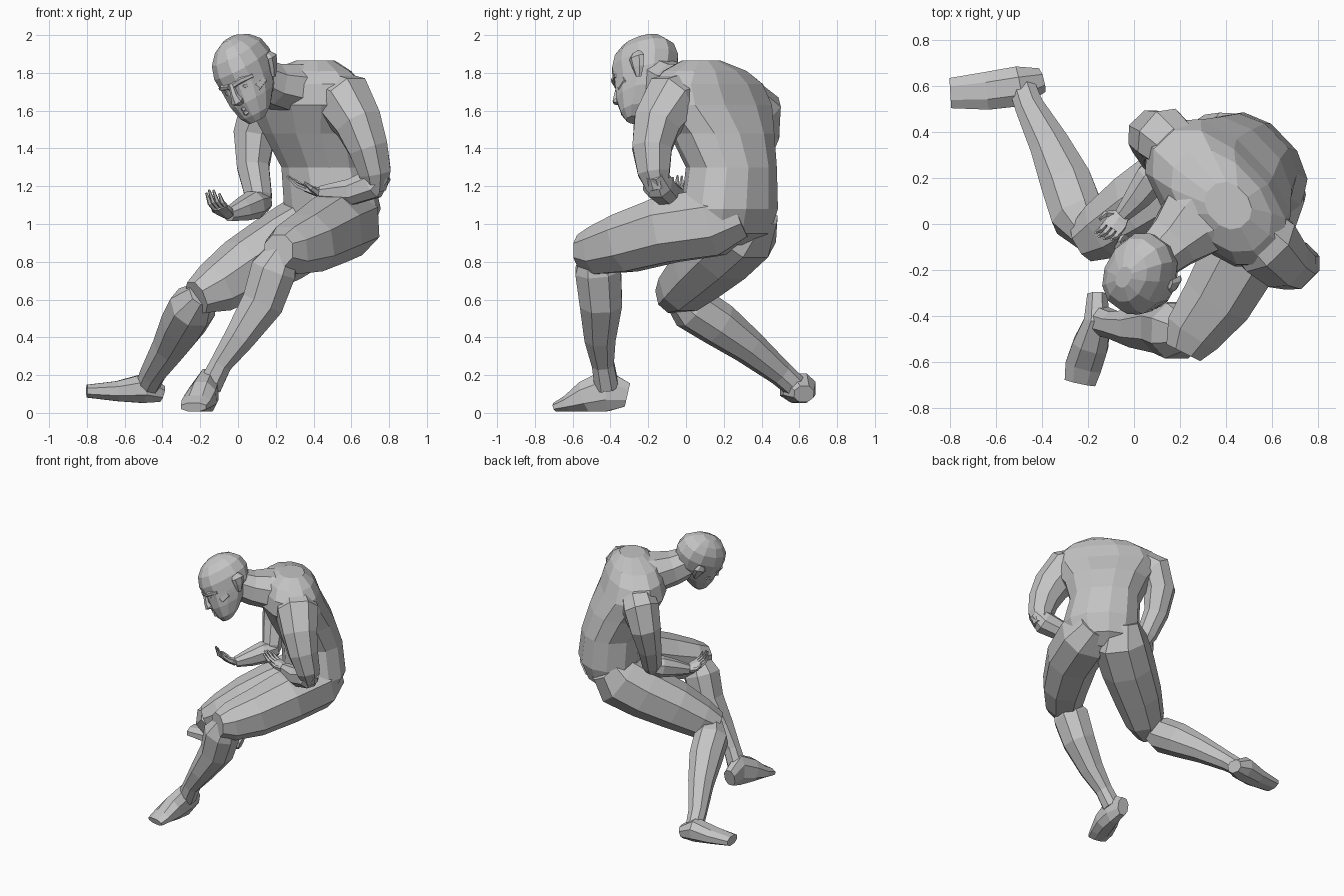
import bpy, bmesh, math
from mathutils import Vector

cube = bpy.data.objects.get("Cube")
if cube:
    bpy.data.objects.remove(cube, do_unlink=True)

clay = bpy.data.materials.new("clay_grey")
clay.use_nodes = True
CLAY = (0.55, 0.55, 0.55, 1)
clay.diffuse_color = CLAY
clay.node_tree.nodes["Principled BSDF"].inputs["Base Color"].default_value = CLAY

UP = Vector((0, 0, 1))
FRONT = Vector((-0.72, -0.69, 0)).normalized()   # way the chest faces
LEFT = UP.cross(FRONT)


def loft(name, rings, sides=8, square=0.9):
    """Skin a list of (centre, u, v) rings into a closed flat-shaded part."""
    bm = bmesh.new()
    loops = []
    for centre, u, v in rings:
        loop = []
        for i in range(sides):
            a = math.tau * (i + 0.5) / sides
            c, s = math.cos(a), math.sin(a)
            c = math.copysign(abs(c) ** square, c)
            s = math.copysign(abs(s) ** square, s)
            loop.append(bm.verts.new(centre + u * c + v * s))
        loops.append(loop)
    for a, b in zip(loops, loops[1:]):
        for i in range(sides):
            j = (i + 1) % sides
            bm.faces.new((a[i], a[j], b[j], b[i]))
    bm.faces.new(loops[0])
    bm.faces.new(loops[-1])
    bmesh.ops.recalc_face_normals(bm, faces=bm.faces)
    mesh = bpy.data.meshes.new(name)
    bm.to_mesh(mesh)
    bm.free()
    mesh.materials.append(clay)
    obj = bpy.data.objects.new(name, mesh)
    bpy.context.scene.collection.objects.link(obj)
    return obj


def limb(name, path, hint=UP, sides=8):
    """Tube through (x, y, z, half width[, half height]) stations."""
    pts = [Vector(p[:3]) for p in path]
    rings = []
    for i, p in enumerate(path):
        t = (pts[min(i + 1, len(pts) - 1)] - pts[max(i - 1, 0)]).normalized()
        u = hint.cross(t).normalized()
        v = t.cross(u)
        rings.append((pts[i], u * p[3] * 1.04, v * p[-1] * 1.04))
    return loft(name, rings, sides)


# Torso: stacked sections, (x, y, z, half width, half depth)
torso = [
    (.47, .22, .89, .13, .1), (.48, .22, .95, .24, .19), (.5, .23, 1.08, .275, .22),
    (.47, .24, 1.3, .25, .215), (.41, .19, 1.48, .3, .235), (.365, .135, 1.63, .385, .23),
    (.37, .115, 1.74, .36, .2), (.38, .1, 1.81, .26, .165), (.41, .08, 1.865, .11, .09),
]
loft("torso", [(Vector(s[:3]), LEFT * s[3], FRONT * s[4]) for s in torso], 12)

# Neck
limb("neck", [(.38, .1, 1.71, .25, .13), (.26, .01, 1.72, .17, .13),
              (.17, -.08, 1.74, .125, .115), (.07, -.17, 1.79, .1)])

# Head frame: tilted forward and to one side
HEAD = Vector((.055, -.21, 1.775))
FACE = Vector((-.45, -.8, -.35)).normalized()
CROWN = Vector((-.38, 0, .92))
CROWN = (CROWN - FACE * CROWN.dot(FACE)).normalized()
EAR = CROWN.cross(FACE)


def on_head(side, forward, up):
    return HEAD + EAR * side + FACE * forward + CROWN * up


# Skull and jaw: (height, forward offset, half width, half depth)
skull = [
    (-.21, .11, .05, .04), (-.17, .085, .09, .085), (-.09, .045, .122, .14),
    (-.03, .02, .135, .16), (0, .005, .14, .175), (.08, -.005, .148, .19),
    (.15, -.01, .13, .17), (.2, -.01, .09, .12), (.23, -.01, .035, .05),
]
loft("head", [(on_head(0, f, h), EAR * w, FACE * d) for h, f, w, d in skull], 12)


def face_part(name, stations, hint, sides=6):
    path = [(*on_head(*s[:3]), *s[3:]) for s in stations]
    return limb(name, path, hint, sides)


face_part("nose", [(0, .17, .03, .014, .014), (0, .192, -.03, .02, .018),
                   (0, .195, -.065, .034, .026), (0, .175, -.085, .025, .01)], FACE)
for label, h, w in (("upper_lip", -.118, .04), ("lower_lip", -.142, .034)):
    face_part(label, [(-w, .145, h, .006), (0, .175, h, .014), (w, .145, h, .006)], CROWN)
for label, s in (("left", 1), ("right", -1)):
    face_part(label + "_brow", [(s * .015, .178, .02, .014), (s * .06, .165, .028, .016),
                                (s * .11, .115, .02, .012)], CROWN)
    face_part(label + "_eye", [(s * .03, .16, -.012, .006), (s * .058, .155, -.01, .013),
                               (s * .085, .135, -.012, .006)], CROWN)
    face_part(label + "_cheek", [(s * .05, .13, -.07, .02), (s * .09, .1, -.045, .03),
                                 (s * .12, .05, -.03, .02)], CROWN)
    face_part(label + "_ear", [(s * .125, -.03, -.05, .012, .015),
                               (s * .145, -.045, 0, .015, .035),
                               (s * .16, -.055, .045, .015, .045),
                               (s * .15, -.05, .075, .01, .025)], FACE)

# Left leg: thigh forward, shin slanting across, foot planted
limb("left_thigh", [(.58, .28, 1.06, .14), (.57, .15, 1.01, .185), (.49, -.1, .97, .18),
                    (.37, -.32, .9, .16), (.26, -.47, .86, .13), (.215, -.56, .86, .085)])
limb("left_shin", [(.24, -.48, .86, .08), (.19, -.465, .76, .125), (.13, -.45, .58, .115),
                   (.01, -.455, .4, .085), (-.09, -.44, .26, .06), (-.15, -.42, .14, .065)],
     Vector((0, -1, 0)))
limb("left_foot", [(-.16, -.31, .095, .045, .065), (-.16, -.42, .12, .06, .115),
                   (-.19, -.53, .085, .08, .085), (-.22, -.62, .05, .082, .045),
                   (-.235, -.69, .03, .07, .024)])

# Right leg: knee dropped, shin trailing behind, foot turned out
limb("right_thigh", [(.44, .37, 1.08, .13), (.38, .3, .97, .19), (.22, .2, .87, .185),
                     (.03, .08, .76, .165), (-.12, -.02, .66, .135), (-.22, -.08, .61, .09)])
limb("right_shin", [(-.19, -.06, .63, .07), (-.24, .03, .56, .12), (-.29, .17, .47, .115),
                    (-.36, .33, .35, .09), (-.45, .5, .21, .065), (-.48, .58, .14, .06)])
limb("right_foot", [(-.405, .625, .1, .055, .045), (-.5, .6, .13, .09, .08),
                    (-.64, .58, .115, .085, .055), (-.8, .57, .115, .068, .035)])

# Arms
limb("left_upper_arm", [(.46, .03, 1.7, .12), (.57, -.08, 1.65, .15),
                        (.64, -.155, 1.53, .125), (.69, -.18, 1.4, .105),
                        (.725, -.17, 1.27, .085), (.73, -.15, 1.18, .055)], FRONT)
limb("left_forearm", [(.77, -.17, 1.27, .05), (.71, -.15, 1.21, .08),
                      (.6, -.11, 1.17, .07), (.44, -.05, 1.165, .038)])
limb("right_upper_arm", [(.22, .3, 1.67, .11), (.13, .375, 1.6, .13), (.085, .385, 1.47, .11),
                         (.08, .34, 1.3, .085), (.11, .27, 1.14, .07),
                         (.12, .25, 1.08, .045)], FRONT)
limb("right_forearm", [(.14, .28, 1.12, .05), (.08, .2, 1.1, .075),
                       (.02, .12, 1.075, .06), (-.05, .04, 1.05, .036)])


def hand(label, wrist, reach, curl, thumb_side):
    """Palm, four curled fingers and a thumb."""
    wrist, reach, curl = Vector(wrist), Vector(reach).normalized(), Vector(curl).normalized()
    palm = (curl - reach * curl.dot(reach)).normalized()
    across = palm.cross(reach) * thumb_side
    knuckle = wrist + reach * .09
    limb(label + "_palm", [(*wrist, .034, .026), (*(wrist + reach * .045), .05, .022),
                           (*knuckle, .05, .016)], palm, 6)
    for i, length in enumerate((.075, .085, .08, .06)):
        root = knuckle + across * (.036 - .024 * i) - reach * .01
        mid = root + reach * length * .5 + curl * length * .2
        tip = mid + curl * length * .8
        limb(f"{label}_finger_{i + 1}", [(*root, .013), (*mid, .012), (*tip, .006)], across, 5)
    root = wrist + across * .03 + reach * .02
    mid = root + across * .03 + reach * .03 + palm * .015
    limb(label + "_thumb", [(*root, .018), (*mid, .014),
                            (*(mid + reach * .045 + palm * .02), .006)], curl, 5)


hand("left", (.44, -.05, 1.165), (-.9, .1, .25), (-.7, .05, .65), 1)
hand("right", (-.05, .04, 1.05), (-.5, -.65, .4), (-.3, -.15, .9), -1)
